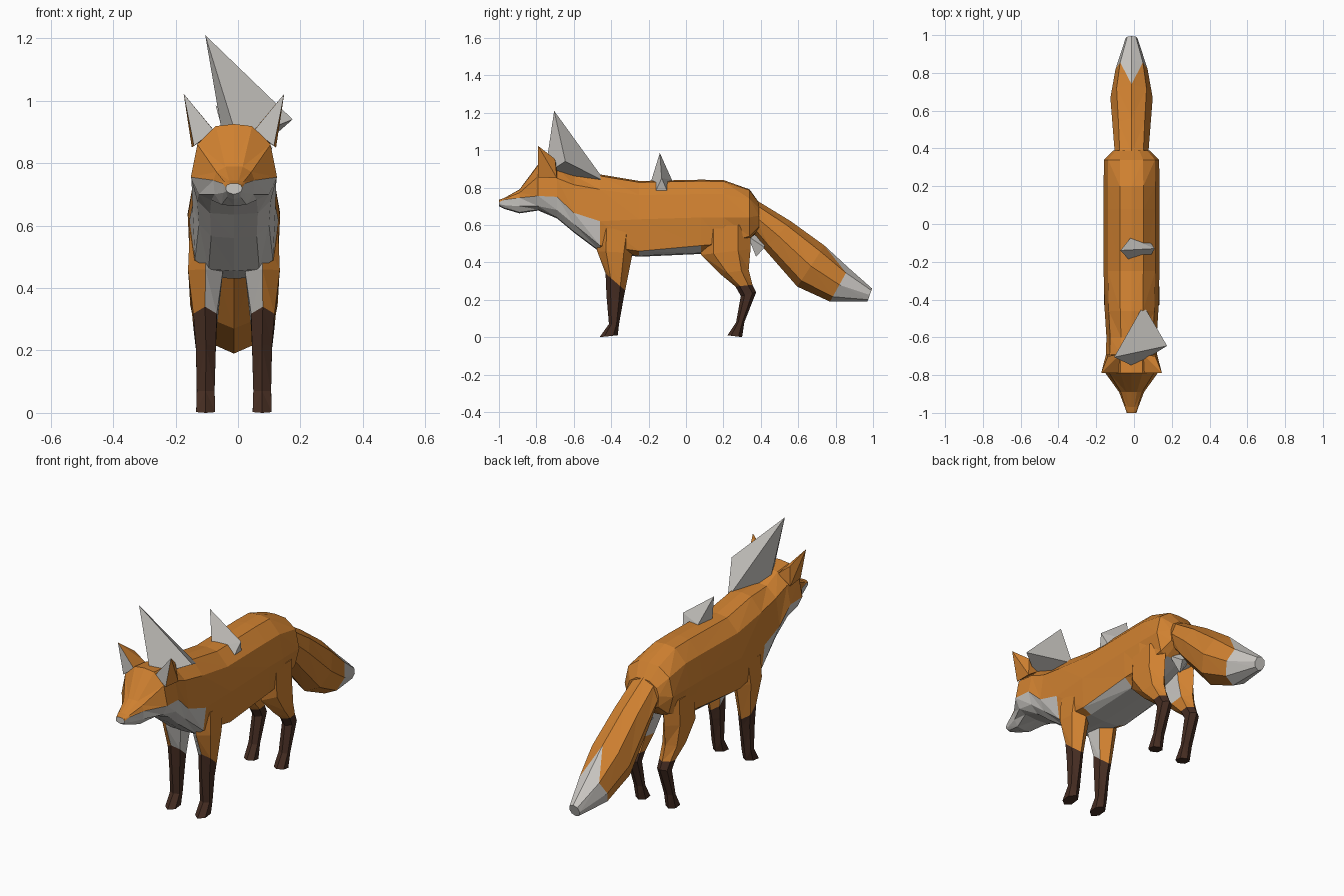
import bpy, bmesh, math
from mathutils import Vector

if "Cube" in bpy.data.objects:
    bpy.data.objects.remove(bpy.data.objects["Cube"])

CX = -0.013  # mirror plane of the animal


def material(name, rgb):
    m = bpy.data.materials.new(name)
    m.diffuse_color = (*rgb, 1)
    m.use_nodes = True
    m.node_tree.nodes["Principled BSDF"].inputs["Base Color"].default_value = m.diffuse_color
    return m


ORANGE, WHITE, BROWN, NOSE = range(4)
MATS = [material("orange fur", (0.63, 0.22, 0.03)), material("white fur", (0.60, 0.58, 0.55)),
        material("dark brown", (0.06, 0.026, 0.016)), material("nose brown", (0.13, 0.045, 0.03))]


def finish(name, bm, mats=MATS):
    bmesh.ops.recalc_face_normals(bm, faces=bm.faces[:])
    me = bpy.data.meshes.new(name)
    bm.to_mesh(me)
    bm.free()
    for m in mats:
        me.materials.append(m)
    ob = bpy.data.objects.new(name, me)
    bpy.context.collection.objects.link(ob)
    return ob


def loft(name, rings, colour):
    """Skin closed rings with triangles; colour(section, side, half) picks the material."""
    bm = bmesh.new()
    vs = [[bm.verts.new(p) for p in r] for r in rings]
    n = len(rings[0])
    for i in range(len(vs) - 1):
        for j in range(n):
            a, b = vs[i][j], vs[i][(j + 1) % n]
            c, d = vs[i + 1][(j + 1) % n], vs[i + 1][j]
            # mirrored diagonals keep the two sides alike
            tris = ((a, d, c), (a, c, b)) if j < n / 2 else ((b, c, d), (b, d, a))
            for h, t in enumerate(tris):
                bm.faces.new(t).material_index = colour(i, j, h)
    bm.faces.new(vs[0]).material_index = colour(0, n // 2, 0)
    bm.faces.new(vs[-1]).material_index = colour(len(vs) - 2, 0, 0)
    return finish(name, bm)


def hull(name, points, mat=None):
    bm = bmesh.new()
    for p in points:
        bm.verts.new(p)
    bmesh.ops.convex_hull(bm, input=bm.verts[:])
    loose = [v for v in bm.verts if not v.link_faces]
    bmesh.ops.delete(bm, geom=loose, context='VERTS')
    ob = finish(name, bm)
    for f in ob.data.polygons:
        f.material_index = mat if mat is not None else (WHITE if f.normal.y < -0.8 else ORANGE)
    return ob


# Head, neck and torso: y, top z, brow z, side z, low z, bottom z, half width, low half width
BODY = [
    (-1.00, .735, .730, .722, .710, .700, .026, .024),
    (-0.97, .745, .740, .735, .705, .685, .036, .034),
    (-0.89, .790, .772, .745, .700, .662, .066, .062),
    (-0.79, .925, .860, .755, .700, .677, .138, .112),
    (-0.69, .915, .850, .750, .680, .635, .136, .118),
    (-0.60, .870, .815, .665, .605, .560, .133, .112),
    (-0.46, .870, .790, .620, .490, .455, .142, .125),
    (-0.25, .835, .760, .630, .460, .430, .148, .140),
    (0.08, .842, .765, .640, .490, .445, .148, .140),
    (0.20, .840, .765, .640, .500, .470, .148, .135),
    (0.34, .790, .740, .640, .540, .520, .146, .120),
    (0.39, .720, .690, .650, .590, .575, .095, .090),
]


def body_ring(y, zt, z2, z3, z4, zb, w, lw):
    half = [(0, zt), (.42 * w, zt - .1 * (zt - z2)), (.85 * w, z2), (w, z3), (lw, z4), (.65 * lw, zb + .005), (0, zb)]
    full = half + [(-x, z) for x, z in half[-2:0:-1]]
    return [(CX + x, y, z) for x, z in full]


def body_colour(i, j, h):
    j = min(j, 11 - j)               # same colour on both sides
    first_white = [3, 3, 3, 3, 3, 3, 5, 4, 5, 5, 6][i]
    return WHITE if j >= first_white else ORANGE


loft("body", [body_ring(*r) for r in BODY], body_colour)

# Nose tip
hull("nose", [(CX + x, y, z) for x, y, z in
              [(-.022, -.995, .722), (.022, -.995, .722), (0, -1.0, .733), (0, -1.0, .703),
               (-.018, -.98, .722), (.018, -.98, .722)]], NOSE)

# Tail: top (y, z), bottom (y, z), half width
TAIL = [(.38, .73, .35, .57, .088), (.56, .62, .42, .47, .098), (.74, .49, .595, .27, .112),
        (.87, .37, .77, .19, .085), (.995, .26, .97, .19, .032)]


def tail_ring(ty, tz, by, bz, w):
    top, bot = Vector((CX, ty, tz)), Vector((CX, by, bz))
    mid, arm = (top + bot) / 2, (top - bot) / 2
    return [mid + arm * math.cos(a) + Vector((w * math.sin(a), 0, 0))
            for a in (k * math.pi / 4 for k in range(8))]


def tail_colour(i, j, h):
    if i == 3 or (i == 2 and j in (0, 7) and h == 0):
        return WHITE
    return ORANGE


loft("tail", [tail_ring(*r) for r in TAIL], tail_colour)

# Legs: front z, back z, front y, back y, inner x, outer x
FRONT_LEG = [
    (.58, .58, -.48, -.26, .040, .142), (.46, .45, -.475, -.285, .035, .147),
    (.34, .25, -.43, -.325, .055, .130), (.22, .20, -.425, -.335, .058, .122),
    (.07, .07, -.412, -.358, .062, .119), (0, .01, -.462, -.365, .060, .121)]
HIND_LEG = [
    (.60, .60, .08, .345, .040, .142), (.44, .47, .08, .345, .045, .146),
    (.34, .36, .18, .335, .052, .140), (.27, .28, .265, .355, .058, .125),
    (.22, .24, .293, .375, .060, .121), (.08, .08, .268, .312, .064, .119),
    (.01, 0, .222, .300, .060, .121)]


def leg_ring(side, zf, zb, yf, yb, x0, x1):
    def at(x, t):
        return (CX + side * x, yf + (yb - yf) * t, zf + (zb - zf) * t)
    m = (x0 + x1) / 2
    return [at(m, 0), at(x1, .25), at(x1, .75), at(m, 1), at(x0, .75), at(x0, .25)]


for label, rows, dark in (("front_leg", FRONT_LEG, 2), ("hind_leg", HIND_LEG, 3)):
    def leg_colour(i, j, h):
        if i >= dark:
            return BROWN
        inner = j in (4, 5) if label == "front_leg" else j == 4 and i < 2
        return WHITE if inner else ORANGE
    for side, name in ((1, "left_"), (-1, "right_")):
        loft(name + label, [leg_ring(side, *r) for r in rows], leg_colour)

# Ears with pale fronts
EAR = [(.161, -.79, 1.022), (.065, -.79, .905), (.128, -.79, .855),
       (.135, -.69, .85), (.060, -.69, .90), (.125, -.70, .952)]
for side, name in ((1, "left_ear"), (-1, "right_ear")):
    hull(name, [(CX + side * x, y, z) for x, y, z in EAR])

# Pale shards on the neck, the back and under the tail
hull("neck_shard", [(-.105, -.705, 1.21), (.175, -.645, .94), (.05, -.43, .83),
                    (0, -.755, .87), (-.045, -.66, .86)], WHITE)
hull("back_shard", [(-.072, -.14, .985), (-.02, -.197, .80), (-.02, -.075, .84),
                    (.11, -.13, .85), (.09, -.165, .775), (.09, -.10, .78)], WHITE)
hull("rump_shard", [(.01, .375, .43), (.03, .42, .48), (-.04, .415, .55),
                    (.04, .33, .54), (-.05, .35, .50)], WHITE)
